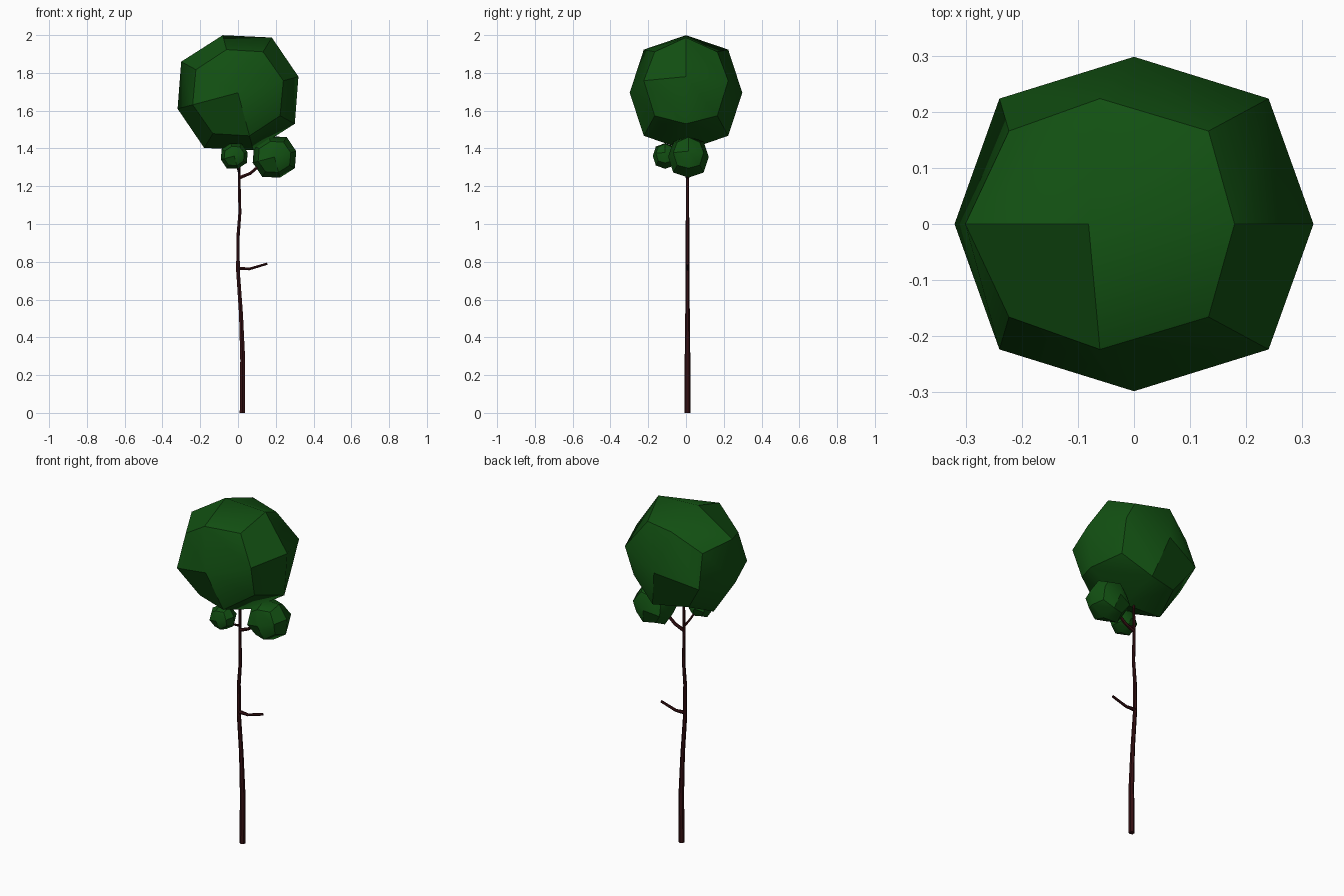
import bpy
import bmesh
import math
from mathutils import Matrix, Vector

cube = bpy.data.objects.get("Cube")
if cube:
    bpy.data.objects.remove(cube, do_unlink=True)


def make_material(name, rgb):
    mat = bpy.data.materials.new(name)
    mat.use_nodes = True
    mat.diffuse_color = (*rgb, 1)
    mat.node_tree.nodes["Principled BSDF"].inputs["Base Color"].default_value = (*rgb, 1)
    return mat


leaf_green = make_material("leaf green", (0.006, 0.08, 0.006))
bark_brown = make_material("bark brown", (0.035, 0.005, 0.006))


# Foliage: a cube subdivided once and rounded, with creased cube edges
def foliage(name, centre, size):
    bm = bmesh.new()
    bmesh.ops.create_cube(bm, size=2)
    bmesh.ops.subdivide_edges(bm, edges=bm.edges[:], cuts=1, use_grid_fill=True)
    round_off = {1: 1.0, 2: 0.75, 3: 0.556}
    for face in bm.faces:
        face.smooth = True

    def cell(face):
        # Cube side the face lies on, and whether it is that side's odd quad
        c = face.calc_center_median()
        axis = max(range(3), key=lambda i: abs(c[i]))
        side = (axis, c[axis] > 0)
        if side == (0, True):
            odd = c.y < 0 < c.z
        else:
            odd = all(c[i] < 0 for i in range(3) if i != axis)
        return side, odd

    for edge in bm.edges:
        first, second = [cell(f) for f in edge.link_faces]
        edge.smooth = first == second
    for v in bm.verts:
        v.co *= round_off[sum(abs(c) > 0.5 for c in v.co)]
    bm.transform(Matrix.Translation(centre)
                 @ Matrix.Rotation(math.radians(-14.9), 4, 'Y')
                 @ Matrix.Diagonal((0.331 * size, 0.298 * size, 0.315 * size, 1)))
    mesh = bpy.data.meshes.new(name)
    bm.to_mesh(mesh)
    bm.free()
    mesh.materials.append(leaf_green)
    obj = bpy.data.objects.new(name, mesh)
    bpy.context.collection.objects.link(obj)


# Wood: a tapered tube along a path of (x, y, z, radius)
def limb(name, path):
    curve = bpy.data.curves.new(name, 'CURVE')
    curve.dimensions = '3D'
    curve.bevel_depth = 1
    curve.bevel_resolution = 1
    curve.use_fill_caps = True
    spline = curve.splines.new('POLY')
    spline.points.add(len(path) - 1)
    for point, (x, y, z, r) in zip(spline.points, path):
        point.co = (x, y, z, 1)
        point.radius = r
    spline.use_smooth = False
    curve.materials.append(bark_brown)
    obj = bpy.data.objects.new(name, curve)
    bpy.context.collection.objects.link(obj)


foliage("main_foliage", Vector((0, 0, 1.695)), 1)
foliage("left_foliage", Vector((0.193, 0.013, 1.355)), 0.36)
foliage("front_foliage", Vector((-0.02, -0.11, 1.36)), 0.222)

Y = 0.008
limb("trunk", [(0.023, Y, 0, 0.016), (0.025, Y, 0.28, 0.015), (0.016, Y, 0.52, 0.012),
               (0, Y, 0.75, 0.011), (0, Y, 0.93, 0.01), (0.01, Y, 1.06, 0.009),
               (0.006, Y, 1.25, 0.008), (0.01, Y, 1.45, 0.007)])
limb("lower_branch", [(0, Y, 0.765, 0.011), (0.06, Y, 0.762, 0.008), (0.155, Y, 0.79, 0.007)])
limb("left_branch", [(0.008, Y, 1.245, 0.01), (0.065, Y, 1.268, 0.009), (0.15, Y, 1.34, 0.008)])
limb("front_branch", [(0.007, Y, 1.27, 0.007), (0, -0.04, 1.295, 0.006), (-0.02, -0.1, 1.36, 0.005)])
